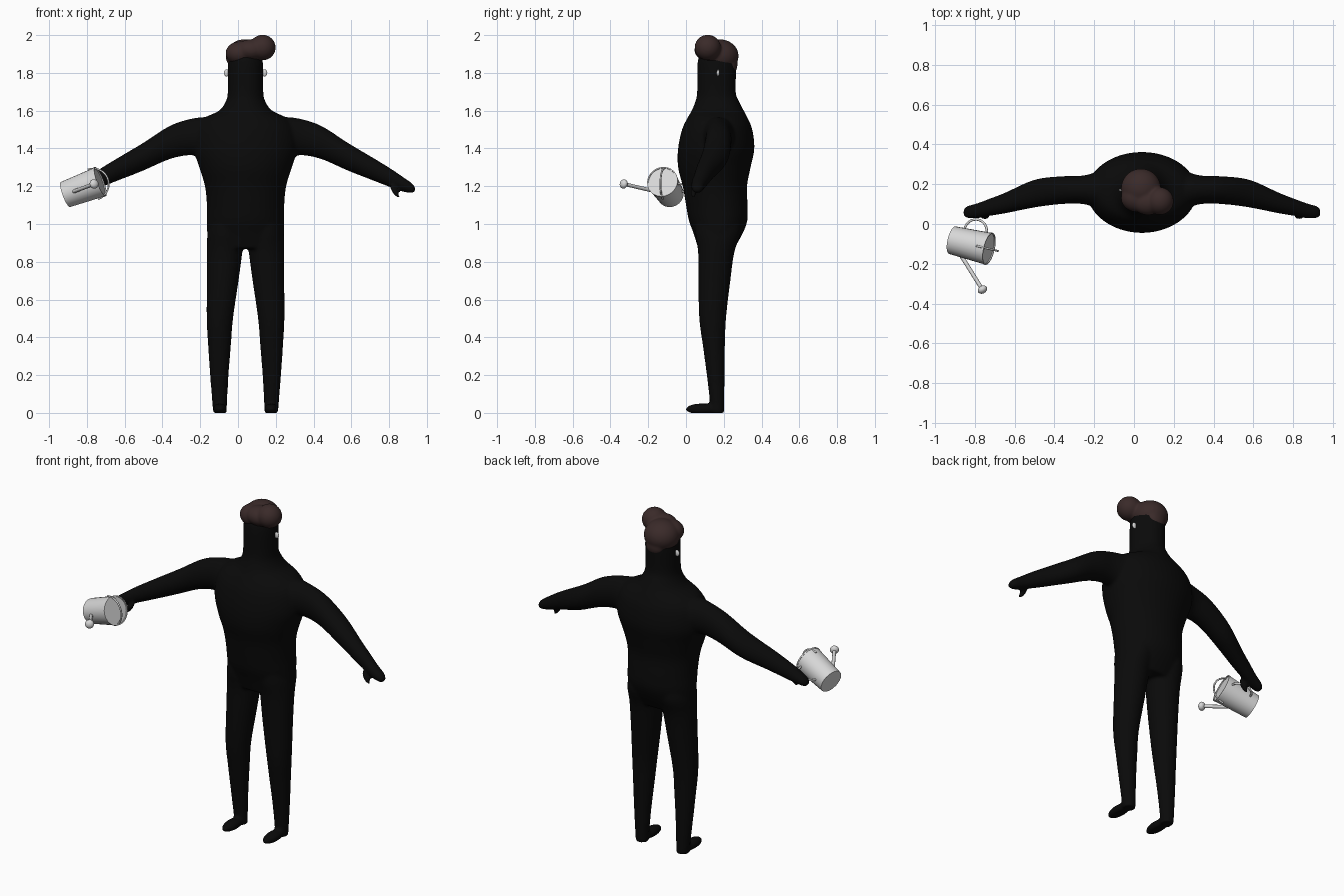
import bpy, bmesh, math
from mathutils import Vector, Matrix

if "Cube" in bpy.data.objects:
    bpy.data.objects.remove(bpy.data.objects["Cube"])

CX = 0.04  # body's mirror plane


def material(name, rgb):
    m = bpy.data.materials.new(name)
    m.diffuse_color = (*rgb, 1)
    m.use_nodes = True
    m.node_tree.nodes["Principled BSDF"].inputs["Base Color"].default_value = m.diffuse_color
    return m


BLACK = material("black suit", (0.003, 0.003, 0.003))
BROWN = material("dark brown hair", (0.042, 0.023, 0.022))
METAL = material("pale metal", (0.68, 0.68, 0.68))


def finish(bm, name, mat, voxel=None, smooth=0):
    bmesh.ops.recalc_face_normals(bm, faces=bm.faces)
    me = bpy.data.meshes.new(name)
    bm.to_mesh(me)
    bm.free()
    ob = bpy.data.objects.new(name, me)
    bpy.context.collection.objects.link(ob)
    me.materials.append(mat)
    if voxel:
        r = ob.modifiers.new("fuse", 'REMESH')
        r.mode, r.voxel_size, r.use_smooth_shade = 'VOXEL', voxel, True
        s = ob.modifiers.new("soften", 'SMOOTH')
        s.factor, s.iterations = 0.5, smooth
    else:
        bpy.context.view_layer.objects.active = ob
        ob.select_set(True)
        bpy.ops.object.shade_smooth_by_angle(angle=math.radians(40))
        ob.select_set(False)
    return ob


def spline(rows, steps=4):
    """Catmull-Rom interpolation of the section rows."""
    out = []
    for i in range(len(rows) - 1):
        p = [rows[max(i - 1, 0)], rows[i], rows[i + 1], rows[min(i + 2, len(rows) - 1)]]
        for k in range(steps):
            t = k / steps
            out.append([0.5 * (2 * b + (c - a) * t + (2 * a - 5 * b + 4 * c - d) * t * t
                               + (3 * b - a - 3 * c + d) * t ** 3) for a, b, c, d in zip(*p)])
    return out + [rows[-1]]


def loft(bm, rows, place, n=32):
    """Skin elliptical sections; row = position, centre/half u, centre/half v."""
    rings = []
    for t, cu, hu, cv, hv in spline(rows):
        rings.append([bm.verts.new(place(t, cu + hu * math.cos(a), cv + hv * math.sin(a)))
                      for a in (2 * math.pi * i / n for i in range(n))])
    for r, q in zip(rings, rings[1:]):
        for i in range(n):
            j = (i + 1) % n
            bm.faces.new((r[i], r[j], q[j], q[i]))
    bm.faces.new(rings[0][::-1])
    bm.faces.new(rings[-1])


def ball(bm, centre, radii, rot=Matrix(), floor=None):
    m = Matrix.Translation(centre) @ rot @ Matrix.Diagonal((*radii, 1))
    vs = bmesh.ops.create_uvsphere(bm, u_segments=24, v_segments=16, radius=1, matrix=m)["verts"]
    if floor is not None:
        for v in vs:
            v.co.z = max(v.co.z, floor)


def tube(name, pts, radius, mat):
    cu = bpy.data.curves.new(name, 'CURVE')
    cu.dimensions, cu.bevel_depth, cu.bevel_resolution, cu.use_fill_caps = '3D', radius, 3, True
    sp = cu.splines.new('POLY')
    sp.points.add(len(pts) - 1)
    for p, c in zip(sp.points, pts):
        p.co = (*c, 1)
    sp.use_smooth = True
    ob = bpy.data.objects.new(name, cu)
    bpy.context.collection.objects.link(ob)
    cu.materials.append(mat)


# Body: torso with neck and head
TORSO = [(0.87, 0, 0.19, 0.16, 0.095), (0.95, 0, 0.203, 0.17, 0.13), (1.02, 0, 0.205, 0.17, 0.155),
         (1.1, 0, 0.205, 0.163, 0.163), (1.2, 0, 0.215, 0.153, 0.17), (1.3, 0, 0.245, 0.15, 0.192),
         (1.4, 0, 0.275, 0.16, 0.202), (1.5, 0, 0.265, 0.165, 0.186), (1.56, 0, 0.22, 0.167, 0.16),
         (1.6, 0, 0.14, 0.168, 0.138), (1.65, 0, 0.104, 0.165, 0.115), (1.7, 0, 0.094, 0.161, 0.102),
         (1.84, 0, 0.093, 0.163, 0.103), (1.9, 0, 0.08, 0.165, 0.09), (1.94, 0, 0.04, 0.165, 0.05)]
LEG = [(0, 0.136, 0.037, 0.165, 0.037), (0.05, 0.137, 0.039, 0.165, 0.038),
       (0.2, 0.139, 0.049, 0.157, 0.047), (0.35, 0.138, 0.06, 0.148, 0.058),
       (0.5, 0.136, 0.07, 0.141, 0.071), (0.7, 0.121, 0.084, 0.15, 0.085),
       (0.85, 0.111, 0.094, 0.16, 0.096), (0.95, 0.105, 0.097, 0.17, 0.12),
       (1.02, 0.1, 0.09, 0.17, 0.12)]
ARM = [(0.08, 0.165, 0.14, 1.44, 0.11), (0.2, 0.17, 0.1, 1.458, 0.108), (0.295, 0.172, 0.072, 1.46, 0.096),
       (0.405, 0.17, 0.07, 1.43, 0.088), (0.54, 0.153, 0.07, 1.357, 0.074),
       (0.69, 0.105, 0.052, 1.283, 0.059), (0.77, 0.083, 0.043, 1.243, 0.05),
       (0.83, 0.066, 0.038, 1.212, 0.04), (0.88, 0.06, 0.03, 1.19, 0.027), (0.897, 0.058, 0.015, 1.184, 0.012)]

bm = bmesh.new()
loft(bm, TORSO, lambda t, u, v: (CX + u, v, t), 48)
for s in (-1, 1):
    loft(bm, LEG, lambda t, u, v: (CX + s * u, v, t))
    loft(bm, ARM, lambda t, u, v: (CX + s * t, u, v))
    # feet and thumbs
    ball(bm, (CX + s * 0.136, 0.085, 0.02), (0.038, 0.088, 0.03), floor=0)
    ball(bm, (CX + s * 0.79, 0.04, 1.172), (0.014, 0.017, 0.042), Matrix.Rotation(-s * 0.6, 4, 'Y'))
finish(bm, "body", BLACK, 0.009, 6)

# Hair: swept cap, front quiff and nape point
bm = bmesh.new()
ball(bm, (0.035, 0.178, 1.89), (0.101, 0.101, 0.088))
ball(bm, (0.012, 0.13, 1.905), (0.078, 0.07, 0.062))
ball(bm, (0.07, 0.11, 1.922), (0.08, 0.066, 0.056))
ball(bm, (0.13, 0.115, 1.934), (0.07, 0.07, 0.068))
ball(bm, (0.04, 0.235, 1.845), (0.058, 0.038, 0.055))
finish(bm, "hair", BROWN, 0.007, 8)

# Earrings
for s, side in ((-1, "right"), (1, "left")):
    bm = bmesh.new()
    ball(bm, (CX + s * 0.1, 0.17, 1.8), (0.015, 0.008, 0.019))
    finish(bm, side + "_earring", METAL)

# Watering can: tapered drum along a tilted axis
C = Vector((-0.822, -0.103, 1.19))
A = Vector((0.19, -0.045, 0.07)).normalized()
UP = (Vector((0, 0, 1)) - A * A.z).normalized()
SIDE = UP.cross(A).normalized()
if SIDE.y < 0:
    SIDE = -SIDE


def can(a, u, s):
    return C + A * a + UP * u + SIDE * s


bm = bmesh.new()
N = 24
rings = [[bm.verts.new(can(a, r * math.cos(2 * math.pi * i / N), r * math.sin(2 * math.pi * i / N)))
          for i in range(N)]
         for a, r in ((-0.1, 0.071), (0.094, 0.081), (0.094, 0.083), (0.102, 0.083), (0.102, 0.077), (0.096, 0.077))]
for r, q in zip(rings, rings[1:]):
    for i in range(N):
        bm.faces.new((r[i], r[(i + 1) % N], q[(i + 1) % N], q[i]))
bm.faces.new(rings[0])
bm.faces.new(rings[-1])
finish(bm, "watering_can", METAL)

# Carrying arch over the can's top, and grip on its back side
angles = [math.pi * i / 16 for i in range(17)]
tube("can_arch", [can(0.06 + 0.085 * math.sin(t), 0.083 * math.cos(t), 0) for t in angles], 0.005, METAL)
tube("can_grip", [can(0.01 + 0.06 * math.cos(t), 0, 0.07 + 0.06 * math.sin(t)) for t in angles], 0.006, METAL)

# Spout and sprinkler head
p0, p1 = Vector((-0.875, -0.15, 1.17)), Vector((-0.762, -0.33, 1.212))
tube("can_spout", [p0, p1], 0.010, METAL)
bm = bmesh.new()
ball(bm, p1, (0.025, 0.025, 0.019), (p1 - p0).to_track_quat('Z', 'Y').to_matrix().to_4x4())
finish(bm, "sprinkler_head", METAL)
